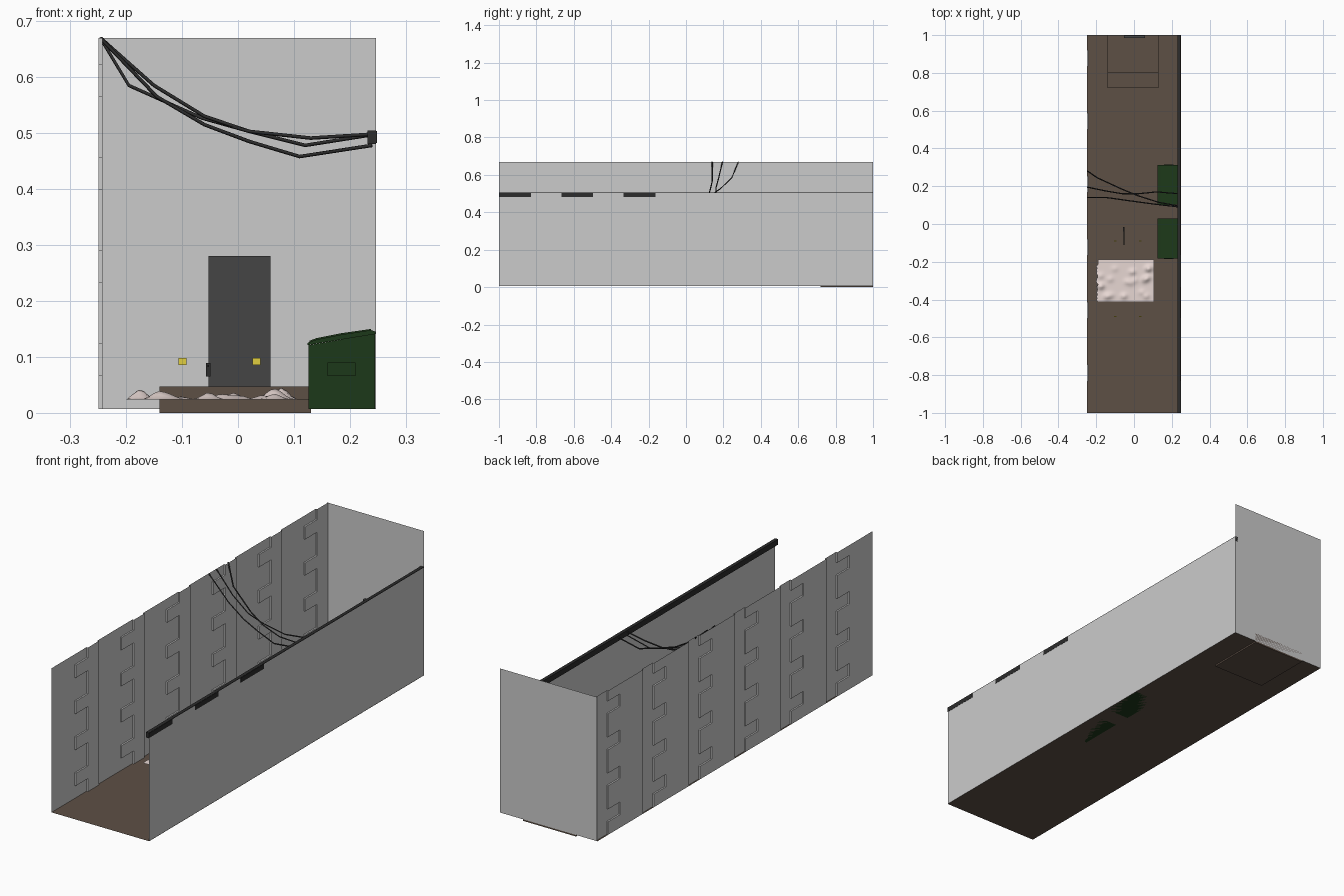
import bpy, bmesh, math, random
from mathutils import Vector

if "Cube" in bpy.data.objects:
    bpy.data.objects.remove(bpy.data.objects["Cube"])
random.seed(4)

def mat(name, c):
    m = bpy.data.materials.new(name)
    m.diffuse_color = (*c, 1)
    m.use_nodes = True
    m.node_tree.nodes["Principled BSDF"].inputs["Base Color"].default_value = m.diffuse_color
    return m

BROWN = mat("dirt", (0.11, 0.08, 0.06))
GREEN = mat("green_paint", (0.012, 0.04, 0.01))
DARK = mat("dark_metal", (0.025, 0.025, 0.025))
DOOR = mat("door_grey", (0.06, 0.06, 0.06))
YELLOW = mat("yellow", (0.75, 0.62, 0.05))
PALE = mat("pale_cloth", (0.8, 0.68, 0.65))

def finish(name, bm, m=None):
    me = bpy.data.meshes.new(name)
    bm.to_mesh(me)
    bm.free()
    ob = bpy.data.objects.new(name, me)
    bpy.context.collection.objects.link(ob)
    if m:
        me.materials.append(m)
    return ob

def box(name, lo, hi, m=None):
    bm = bmesh.new()
    bmesh.ops.create_cube(bm, size=1)
    for v in bm.verts:
        v.co = Vector([(a + b) / 2 + c * (b - a) for a, b, c in zip(lo, hi, v.co)])
    return finish(name, bm, m)

def sheet(name, pts, m=None):
    bm = bmesh.new()
    bm.faces.new([bm.verts.new(p) for p in pts])
    return finish(name, bm, m)

def extrude_xz(name, prof, y0, y1, m):
    bm = bmesh.new()
    f = bm.faces.new([bm.verts.new((x, y0, z)) for x, z in prof])
    r = bmesh.ops.extrude_face_region(bm, geom=[f])
    for v in r["geom"]:
        if isinstance(v, bmesh.types.BMVert):
            v.co.y = y1
    bmesh.ops.recalc_face_normals(bm, faces=bm.faces)
    return finish(name, bm, m)

# ground, back wall and low right wall
G = 0.007
sheet("ground", [(-.249, -1, G), (.248, -1, G), (.248, 1, G), (-.249, 1, G)], BROWN)
sheet("back_wall", [(-.248, 1, G), (.247, 1, G), (.247, 1, .67), (-.248, 1, .67)])
sheet("right_wall", [(.247, -1, G), (.247, 1, G), (.247, 1, .503), (.247, -1, .503)])

# left wall: 6 x 4 tiles with a raised pilaster strip and a raised square
TY, TZ = 1 / 3, (.67 - G) / 4
ys = [-1 + i * TY + o for i in range(6) for o in (0, .167, .255)] + [1]
zs = [G + k * TZ + o for k in range(4) for o in (0, .06, .118)] + [.67]
OUT, INN = -.249, -.242
def depth(j, k):
    return INN if j % 3 == 2 or (j % 3 == 1 and k % 3 == 1) else OUT
bm = bmesh.new()
def quad(*p):
    bm.faces.new([bm.verts.new(c) for c in p])
for j in range(18):
    for k in range(12):
        x, a, b, c, d = depth(j, k), ys[j], ys[j + 1], zs[k], zs[k + 1]
        quad((x, a, c), (x, b, c), (x, b, d), (x, a, d))
        if j < 17 and depth(j + 1, k) != x:
            w = depth(j + 1, k)
            quad((x, b, c), (w, b, c), (w, b, d), (x, b, d))
        if k < 11 and depth(j, k + 1) != x:
            w = depth(j, k + 1)
            quad((x, a, d), (x, b, d), (w, b, d), (w, a, d))
bmesh.ops.remove_doubles(bm, verts=bm.verts, dist=1e-5)
bmesh.ops.recalc_face_normals(bm, faces=bm.faces)
finish("left_wall", bm)

# coping on the right wall, showing through in three places outside
box("wall_coping", (.231, -1, .48), (.2465, 1, .505), DARK)
for i in range(3):
    y = -1 + i * TY
    box(f"coping_block_{i}", (.24, y, .482), (.248, y + .17, .504), DARK)

# doorstep and door
box("upper_step", (-.14, .80, 0), (.13, 1.0, .047), BROWN)
box("lower_step", (-.14, .72, 0), (.13, .80, .024), BROWN)
box("door", (-.053, .985, .047), (.058, .999, .28), DOOR)

# dumpsters
for n, y in enumerate((-.18, .105)):
    y1 = y + .205
    extrude_xz(f"dumpster_body_{n}", [(.126, G), (.245, G), (.245, .141), (.126, .121)], y, y1, GREEN)
    extrude_xz(f"dumpster_lid_{n}",
               [(.124, .121), (.246, .141), (.246, .145), (.238, .148), (.185, .140), (.140, .131), (.124, .125)],
               y - .003, y1 + .003, GREEN)
    for s, yy in enumerate((y, y1)):
        o = -.005 if s == 0 else .005
        box(f"dumpster_pocket_{n}_{s}", (.16, min(yy, yy + o), .066), (.21, max(yy, yy + o), .090), GREEN)
    for s in (.065, .14):
        extrude_xz(f"lid_rib_{n}_{s}", [(.128, .126), (.238, .147), (.238, .150), (.185, .1425), (.140, .1335), (.128, .129)],
                   y + s - .003, y + s + .003, GREEN)

# hanging cables
cables = [
    [(-.246, .28, .67), (-.195, .245, .585), (-.065, .185, .527), (.02, .15, .503), (.13, .115, .491), (.24, .095, .498)],
    [(-.246, .195, .67), (-.15, .175, .585), (-.06, .16, .53), (.02, .16, .503), (.12, .17, .478), (.24, .16, .497)],
    [(-.246, .14, .67), (-.145, .14, .565), (-.06, .128, .515), (.02, .117, .485), (.11, .105, .458), (.24, .09, .478)],
]
for i, pts in enumerate(cables):
    cu = bpy.data.curves.new(f"cable_{i}", "CURVE")
    cu.dimensions = "3D"
    cu.bevel_depth = .0032
    cu.bevel_resolution = 0
    sp = cu.splines.new("POLY")
    sp.points.add(len(pts) - 1)
    for p, c in zip(sp.points, pts):
        p.co = (*c, 1)
    cu.materials.append(DARK)
    bpy.context.collection.objects.link(bpy.data.objects.new(f"cable_{i}", cu))

# crumpled cloth sheet
bm = bmesh.new()
bmesh.ops.create_grid(bm, x_segments=32, y_segments=24, size=1)
bumps = [(random.uniform(-.19, .10), random.uniform(-.40, -.20), random.uniform(.005, .013)) for _ in range(18)]
bumps.append((-.175, -.33, .018))
for v in bm.verts:
    edge = v.co.x < -.99
    x, y = -.046 + v.co.x * .151, -.30 + v.co.y * .112
    z = .024 + sum(h * math.exp(-((x - a) / .016) ** 2 - ((y - b) / .014) ** 2) for a, b, h in bumps)
    if edge:
        x += random.uniform(-.004, .008)
    v.co = (x, y, min(z, .046))
cloth = finish("crumpled_cloth", bm, PALE)
for p in cloth.data.polygons:
    p.use_smooth = True

# small yellow plates and a dark hand tool
for y in (-.49, -.09):
    for x in (-.099, .033):
        box("yellow_plate", (x - .007, y - .002, .086), (x + .007, y + .002, .098), YELLOW)
box("tool_shaft", (-.0545, -.11, .082), (-.0515, -.03, .086), DARK)
box("tool_body", (-.057, -.04, .065), (-.049, -.015, .089), DARK)
